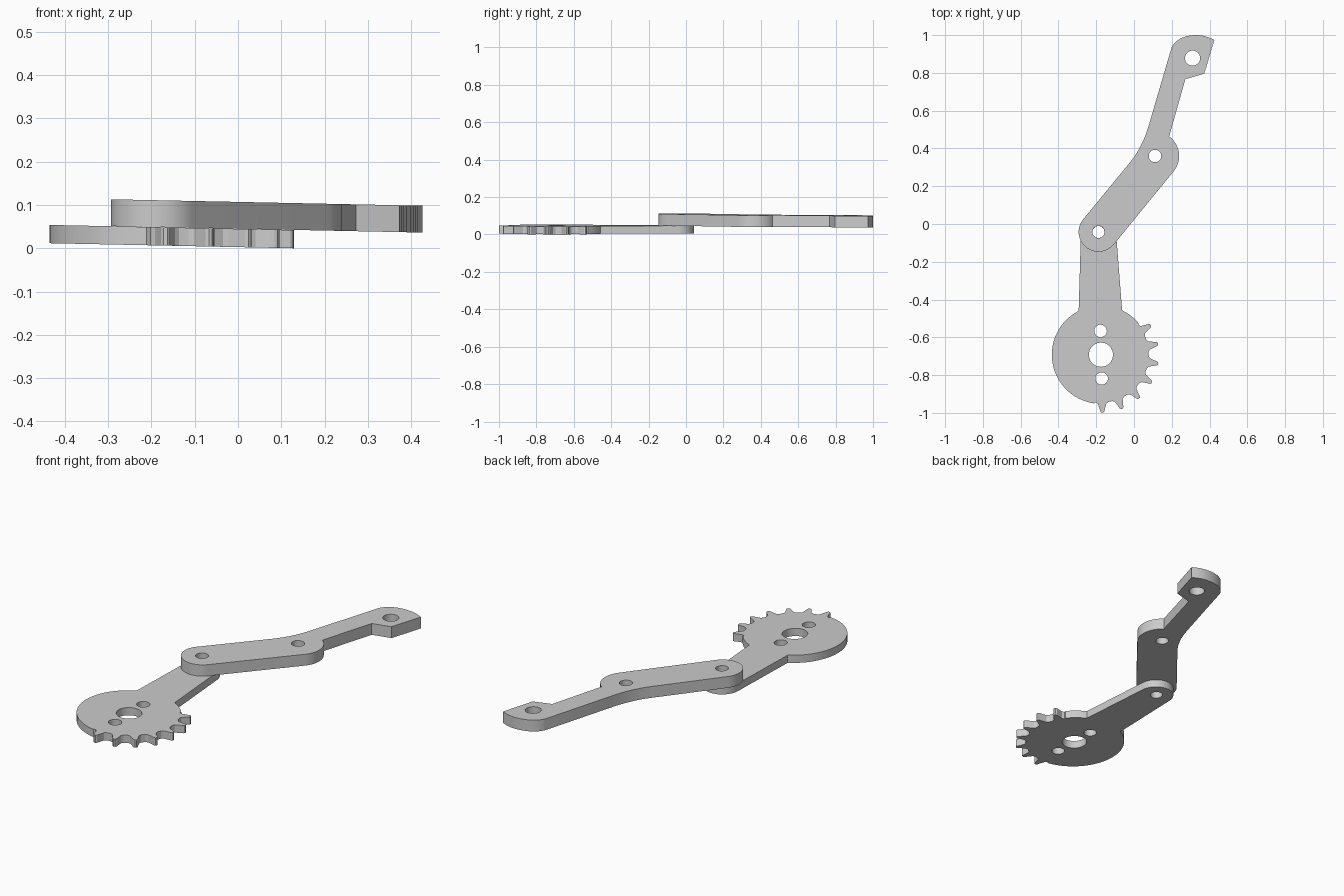
import bpy, bmesh
from math import sin, cos, radians
from mathutils import Vector

if "Cube" in bpy.data.objects:
    bpy.data.objects.remove(bpy.data.objects["Cube"])

TILT = -0.0207  # both plates lean slightly along x


def arc(cx, cy, r, a0, a1, n=24):
    return [(cx + r * cos(radians(a0 + (a1 - a0) * i / n)),
             cy + r * sin(radians(a0 + (a1 - a0) * i / n))) for i in range(n + 1)]


def bezier(a, b, c, n=10):
    a, b, c = Vector(a), Vector(b), Vector(c)
    return [tuple(a * (1 - t) ** 2 + b * 2 * t * (1 - t) + c * t * t)
            for t in (i / n for i in range(n + 1))]


def plate(name, outline, holes, z0, thick):
    """Filled flat profile with round holes, extruded and tilted."""
    cu = bpy.data.curves.new(name, 'CURVE')
    cu.dimensions = '2D'
    cu.fill_mode = 'BOTH'
    cu.extrude = thick / 2
    loops = [outline] + [arc(x, y, r, 0, 360, 40)[:-1] for x, y, r in holes]
    for pts in loops:
        sp = cu.splines.new('POLY')
        sp.points.add(len(pts) - 1)
        for p, (x, y) in zip(sp.points, pts):
            p.co = (x, y, 0, 1)
        sp.use_cyclic_u = True
    ob = bpy.data.objects.new(name, cu)
    bpy.context.collection.objects.link(ob)
    bpy.ops.object.select_all(action='DESELECT')
    ob.select_set(True)
    bpy.context.view_layer.objects.active = ob
    bpy.ops.object.convert(target='MESH')
    ob = bpy.context.object
    bm = bmesh.new()
    bm.from_mesh(ob.data)
    bmesh.ops.remove_doubles(bm, verts=bm.verts, dist=1e-5)
    for v in bm.verts:
        v.co.z += z0 + thick / 2 + TILT * v.co.x
    bmesh.ops.recalc_face_normals(bm, faces=bm.faces)
    bm.to_mesh(ob.data)
    bm.free()
    bpy.ops.object.shade_smooth_by_angle(angle=radians(25))
    return ob


# Lower lever: disc with seven teeth and a tapering arm
gx, gy, R = -0.175, -0.692, 0.26
tooth = [(-7.5, .253), (-5, .260), (-3, .284), (-1.9, .302), (-0.8, .307),
         (0.8, .307), (1.9, .302), (3, .284), (5, .260), (7.5, .253)]
lower = arc(gx, gy, R, 117, 262, 60)
for k in range(7):
    mid = -88.6 + 19.9 * k
    lower += [(gx + r * cos(radians(mid + a)), gy + r * sin(radians(mid + a)))
              for a, r in tooth]
lower += arc(gx, gy, R, 40, 64.5, 10)
lower += arc(-0.188, -0.05, 0.093, 5, 178, 32)
plate("toothed_lever", lower,
      [(gx, gy, .064), (-.177, -.566, .033), (-.171, -.818, .033),
       (-.188, -.043, .032)], 0.0026, 0.0422)

# Upper link: bent arm with rounded pivots and a finely ribbed end
upper = arc(-0.188, -0.042, 0.105, 140.5, 320.5, 36)
upper += arc(0.111, 0.36, 0.128, -39.5, 54, 24)
upper += [(0.272, 0.767), (0.373, 0.796)]
a, b = Vector((0.373, 0.796)), Vector((0.426, 0.974))
side = Vector((b.y - a.y, a.x - b.x)).normalized()
for i in range(1, 20):
    upper.append(tuple(a.lerp(b, i / 20) - side * (0.002 if i % 2 else 0)))
upper += [(0.426, 0.974)]
upper += bezier((0.405, 0.984), (0.365, 1.001), (0.33, 1.0), 6)
upper += bezier((0.318, 1.0), (0.232, 0.995), (0.199, 0.935), 14)
upper += bezier((0.082, 0.535), (0.048, 0.412), (-0.02, 0.328), 14)
plate("bent_link", upper,
      [(-.188, -.042, .032), (.111, .36, .033), (.31, .878, .040)],
      0.0450, 0.062)
